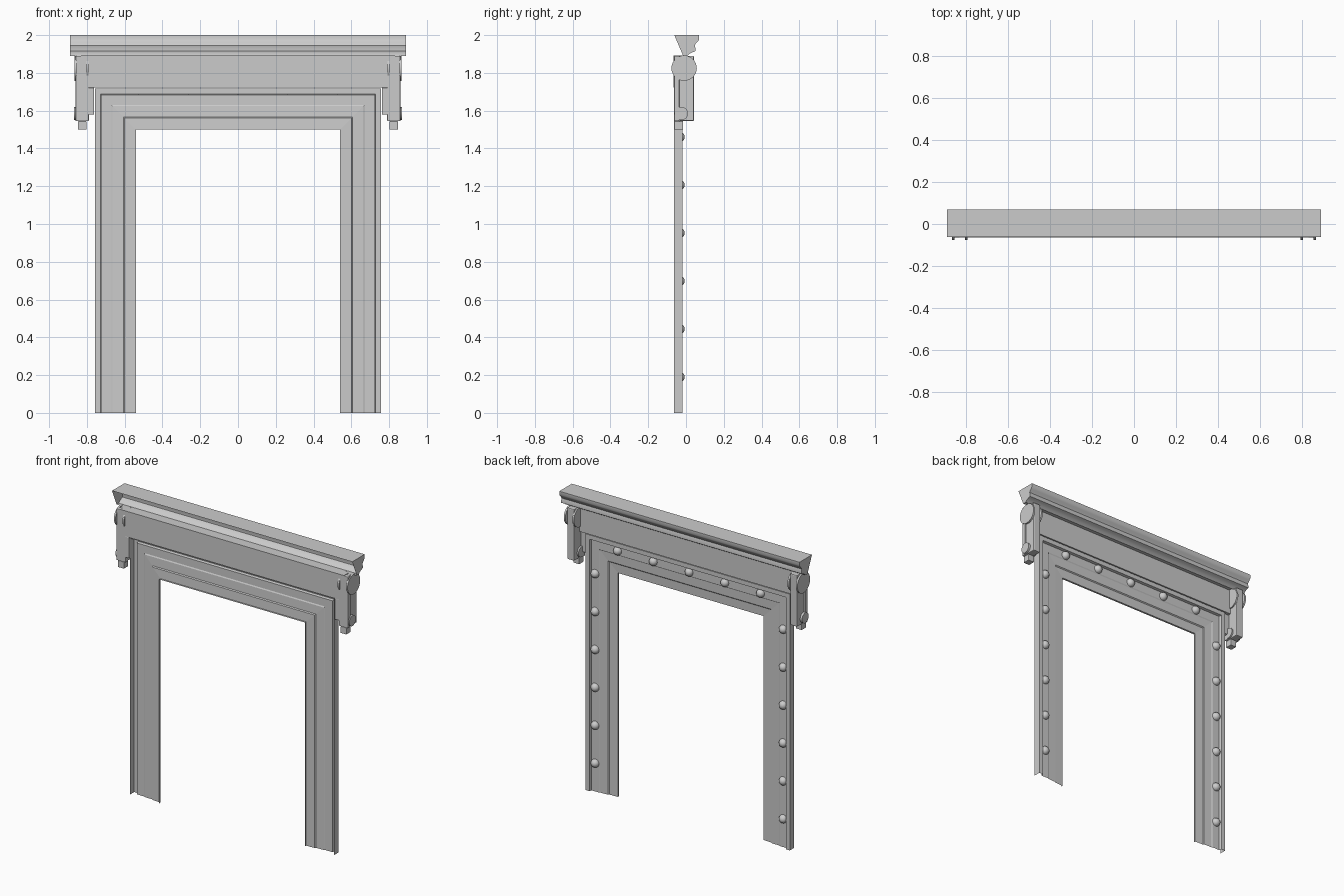
import bpy, bmesh, math
from mathutils import Matrix

if "Cube" in bpy.data.objects:
    bpy.data.objects.remove(bpy.data.objects["Cube"])


def finish(name, bm, smooth=False):
    bmesh.ops.recalc_face_normals(bm, faces=bm.faces)
    me = bpy.data.meshes.new(name)
    bm.to_mesh(me)
    bm.free()
    ob = bpy.data.objects.new(name, me)
    bpy.context.collection.objects.link(ob)
    if smooth:
        bpy.ops.object.select_all(action='DESELECT')
        bpy.context.view_layer.objects.active = ob
        ob.select_set(True)
        bpy.ops.object.shade_smooth_by_angle(angle=math.radians(35))
    return ob


def box(name, x, y, z, bevel=0.0):
    bm = bmesh.new()
    size = [b - a for a, b in (x, y, z)]
    mid = [(a + b) / 2 for a, b in (x, y, z)]
    bmesh.ops.create_cube(bm, size=1, matrix=Matrix.Translation(mid) @ Matrix.Diagonal((*size, 1)))
    if bevel:
        bmesh.ops.bevel(bm, geom=bm.edges[:], offset=bevel, segments=2, profile=0.5, affect='EDGES')
    return finish(name, bm)


def disc(name, x, y, z, r, depth):
    bm = bmesh.new()
    m = Matrix.Translation((x, y, z)) @ Matrix.Rotation(math.pi / 2, 4, 'Y')
    bmesh.ops.create_cone(bm, cap_ends=True, segments=32, radius1=r, radius2=r, depth=depth, matrix=m)
    return finish(name, bm, True)


# Door casing: open moulding profile (offset from opening, depth) mitred round the opening
profile = [(0, -.063), (0, -.05), (.06, -.047), (.066, -.041), (.124, -.039), (.131, -.035),
           (.184, -.035), (.188, -.018), (.217, -.018), (.217, -.063)]
bm = bmesh.new()
rows = []
for o, y in profile:
    w, h = .54 + o, 1.5 + o
    rows.append([bm.verts.new(p) for p in ((-w, y, 0), (-w, y, h), (w, y, h), (w, y, 0))])
for a, b in zip(rows, rows[1:]):
    for i in range(3):
        bm.faces.new((a[i], a[i + 1], b[i + 1], b[i]))
finish("casing", bm)

# Domed studs set in the casing channel
spots = [(s * .697, .19 + .254 * i) for s in (-1, 1) for i in range(6)]
spots += [(.265 * i, 1.657) for i in range(-2, 3)]
for x, z in spots:
    bm = bmesh.new()
    bmesh.ops.create_uvsphere(bm, u_segments=20, v_segments=12, radius=.028)
    bmesh.ops.delete(bm, geom=[v for v in bm.verts if v.co.z < -.001], context='VERTS')
    bmesh.ops.transform(bm, verts=bm.verts,
                        matrix=Matrix.Translation((x, -.035, z)) @ Matrix.Rotation(-math.pi / 2, 4, 'X'))
    finish("stud", bm, True)

# Frieze board
box("frieze", (-.83, .83), (-.065, -.015), (1.722, 1.893))

# Cornice: moulded sheet, open at the wall side, with end caps
crown = [(-.062, 2), (.07, 2), (.07, 1.978), (.062, 1.965), (.052, 1.955), (.046, 1.945),
         (.05, 1.93), (.05, 1.915), (.036, 1.91), (.02, 1.902), (.008, 1.89), (-.015, 1.89)]
bm = bmesh.new()
left, right = ([bm.verts.new((x, y, z)) for y, z in crown] for x in (-.89, .89))
for i in range(len(crown) - 1):
    bm.faces.new((left[i], left[i + 1], right[i + 1], right[i]))
bm.faces.new(left)
bm.faces.new(right[::-1])
finish("cornice", bm, True)

# Brackets at both ends
for s in (-1, 1):
    def span(a, b):
        return tuple(sorted((s * a, s * b)))
    box("bracket_body", span(.8, .853), (-.035, .042), (1.545, 1.89), .006)
    box("bracket_back", span(.79, .86), (-.063, -.035), (1.545, 1.89), .004)
    box("bracket_ear", span(.762, .815), (-.063, -.035), (1.58, 1.722), .003)
    box("bracket_drop", span(.802, .847), (-.063, -.015), (1.5, 1.545), .004)
    for x in (.797, .86):
        disc("large_scroll_disc", s * x, -.01, 1.825, .067, .012)
        disc("small_scroll_disc", s * x, -.025, 1.585, .035, .014)
